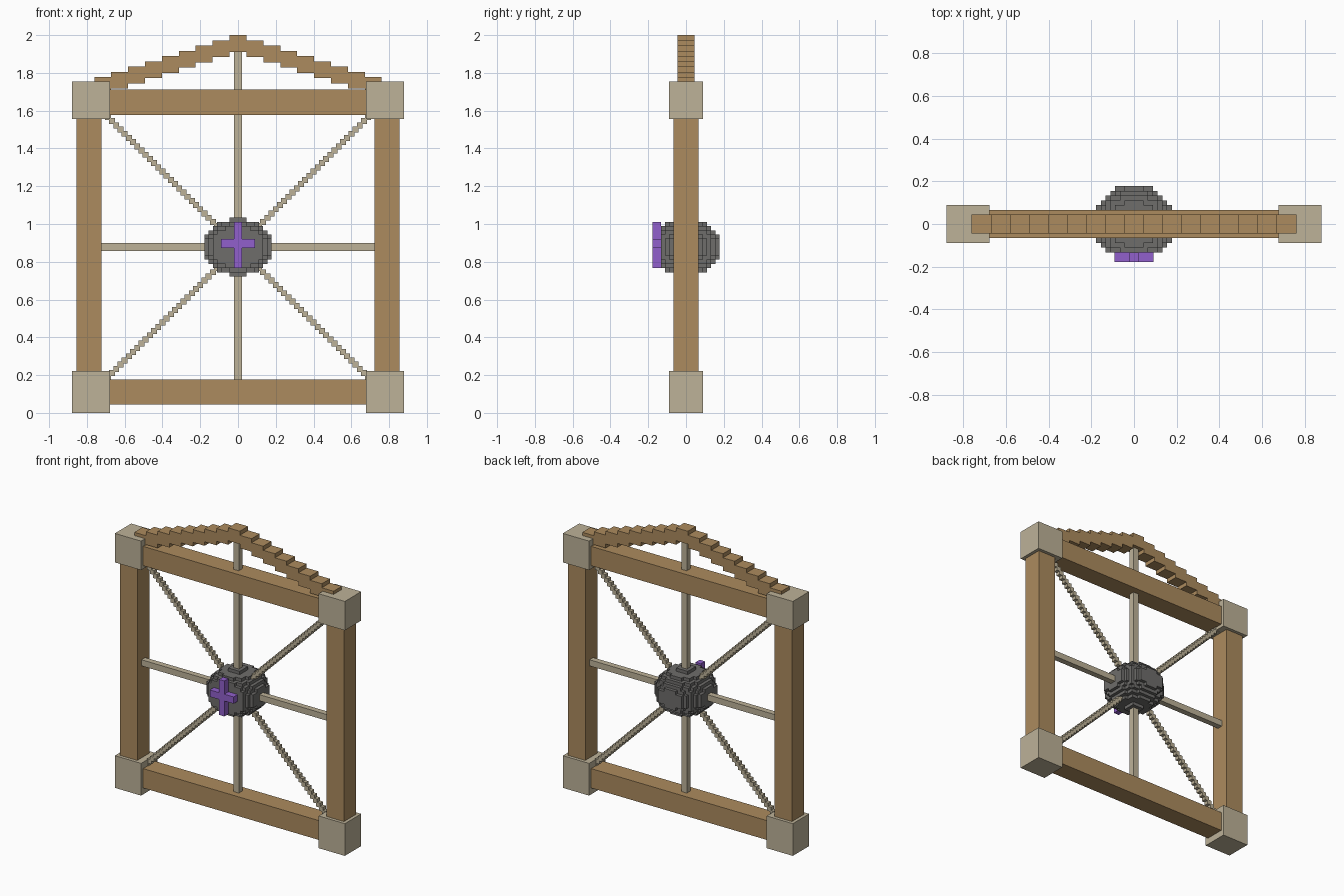
import bpy, bmesh
from mathutils import Vector, Matrix

if "Cube" in bpy.data.objects:
    bpy.data.objects.remove(bpy.data.objects["Cube"])

U = 1 / 45          # block unit
HUB_Z = 39.5 * U    # height of the wheel centre


def material(name, hex_code):
    def lin(c):
        c /= 255
        return c / 12.92 if c <= 0.04045 else ((c + 0.055) / 1.055) ** 2.4
    m = bpy.data.materials.new(name)
    m.diffuse_color = (*[lin(int(hex_code[i:i + 2], 16)) for i in (0, 2, 4)], 1)
    m.use_nodes = True
    m.node_tree.nodes["Principled BSDF"].inputs["Base Color"].default_value = m.diffuse_color
    return m


WOOD = material("warm_wood", "AC8B5E")
STONE = material("pale_stone", "BDB298")
IRON = material("dark_iron", "6E6D6B")
PURPLE = material("purple", "9160CC")


def finish(name, bm, mat):
    me = bpy.data.meshes.new(name)
    bm.to_mesh(me)
    bm.free()
    me.materials.append(mat)
    ob = bpy.data.objects.new(name, me)
    bpy.context.collection.objects.link(ob)
    return ob


def boxes(name, mat, items):
    """One object from (centre, size) boxes."""
    bm = bmesh.new()
    for c, s in items:
        bmesh.ops.create_cube(bm, size=1, matrix=Matrix.Translation(c) @ Matrix.Diagonal((*s, 1)))
    return finish(name, bm, mat)


def span(x0, x1, y0, y1, z0, z1):
    """Box from its limits, in block units."""
    return (Vector((x0 + x1, y0 + y1, z0 + z1)) * U / 2,
            Vector((x1 - x0, y1 - y0, z1 - z0)) * U)


# Square frame: posts, beams and corner blocks
for side, s in (("left", -1), ("right", 1)):
    a, b = sorted((s * 32.5, s * 38.5))
    boxes(side + "_post", WOOD, [span(a, b, -3, 3, 9, 71)])
    a, b = sorted((s * 30.5, s * 39.5))
    boxes(side + "_lower_corner", STONE, [span(a, b, -4, 4, 0, 10)])
    boxes(side + "_upper_corner", STONE, [span(a, b, -4, 4, 70, 79)])
boxes("lower_beam", WOOD, [span(-31, 31, -3, 3, 2, 8)])
boxes("upper_beam", WOOD, [span(-31, 31, -3, 3, 71, 77)])

# Stepped gable of overlapping short blocks
boxes("gable", WOOD, [
    (Vector((i * 0.0895, 0, 1.9555 - abs(i) * 0.0278)), Vector((0.0895, 0.089, 0.089)))
    for i in range(-8, 9)])

# Straight spokes
boxes("vertical_spoke", STONE, [span(-0.9, 0.9, -0.9, 0.9, 7.5, 86.2)])
boxes("horizontal_spoke", STONE, [span(-33, 33, -0.9, 0.9, 38.55, 40.45)])

# Stepped diagonal spokes
for name, sx, sz in (("upper_left", -1, 1), ("upper_right", 1, 1),
                     ("lower_left", -1, -1), ("lower_right", 1, -1)):
    boxes(name + "_spoke", STONE, [
        (Vector((sx * i * U, 0, HUB_Z + sz * i * U)), Vector((1, 1, 1)) * 1.4 * U)
        for i in range(4, 32)])

# Hub: blocky ellipsoid, flattened at the front, only the exposed faces
cells = {(x, y, z) for x in range(-8, 8) for y in range(-6, 8) for z in range(-7, 7)
         if ((x + .5) / 8.5) ** 2 + ((y + .5) / 8.5) ** 2 + ((z + .5) / 6.8) ** 2 <= 1}
bm = bmesh.new()
for cell in cells:
    centre = Vector(cell) + Vector((.5, .5, .5))
    for axis in range(3):
        for sign in (-1, 1):
            n = Vector((0, 0, 0))
            n[axis] = sign
            if tuple(int(v) for v in Vector(cell) + n) in cells:
                continue
            u = Vector((0, 0, 0))
            u[(axis + 1) % 3] = .5
            w = n.cross(u)
            corners = (-u - w, u - w, u + w, w - u)
            bm.faces.new([bm.verts.new((centre + n / 2 + k) * U + Vector((0, 0, HUB_Z)))
                          for k in corners])
bmesh.ops.remove_doubles(bm, verts=bm.verts, dist=1e-5)
finish("hub", bm, IRON)

# Cross emblem on the front of the hub
boxes("front_cross", PURPLE, [span(-0.9, 0.9, -8, -6, 34.5, 45.5),
                              span(-4.1, 4.1, -8, -6, 39.3, 41.4)])
